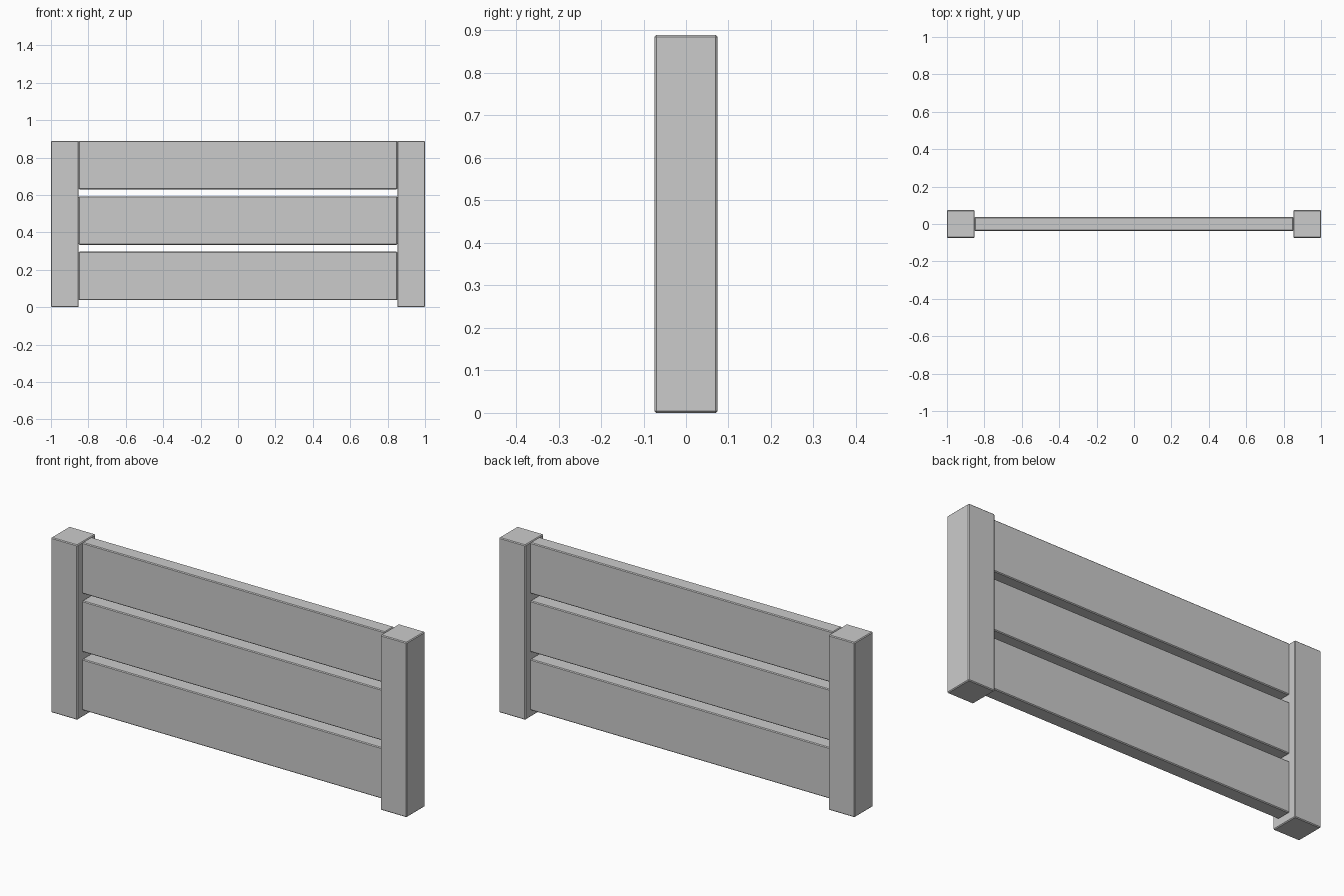
import bpy
import bmesh

if "Cube" in bpy.data.objects:
    bpy.data.objects.remove(bpy.data.objects["Cube"])

HEIGHT = 0.889
POST = 0.148          # square post width
GAP = 0.037           # opening below each plank
PITCH = HEIGHT / 3


def bevelled_box(name, center, size, bevel=0.004):
    bm = bmesh.new()
    bmesh.ops.create_cube(bm, size=1)
    bmesh.ops.scale(bm, vec=size, verts=bm.verts)
    bmesh.ops.bevel(bm, geom=bm.edges[:], offset=bevel, segments=1,
                    affect='EDGES', profile=0.5)
    mesh = bpy.data.meshes.new(name)
    bm.to_mesh(mesh)
    bm.free()
    obj = bpy.data.objects.new(name, mesh)
    obj.location = center
    bpy.context.collection.objects.link(obj)
    return obj


# End posts
for side, label in ((-1, "left"), (1, "right")):
    bevelled_box(f"{label}_post", (side * (1 - POST / 2), 0, HEIGHT / 2),
                 (POST, POST, HEIGHT))

# Horizontal planks between the posts
for i, label in enumerate(("bottom", "middle", "top")):
    z = i * PITCH + (GAP + PITCH) / 2
    bevelled_box(f"{label}_plank", (0, 0, z),
                 (2 - 2 * POST, POST / 2, PITCH - GAP))
